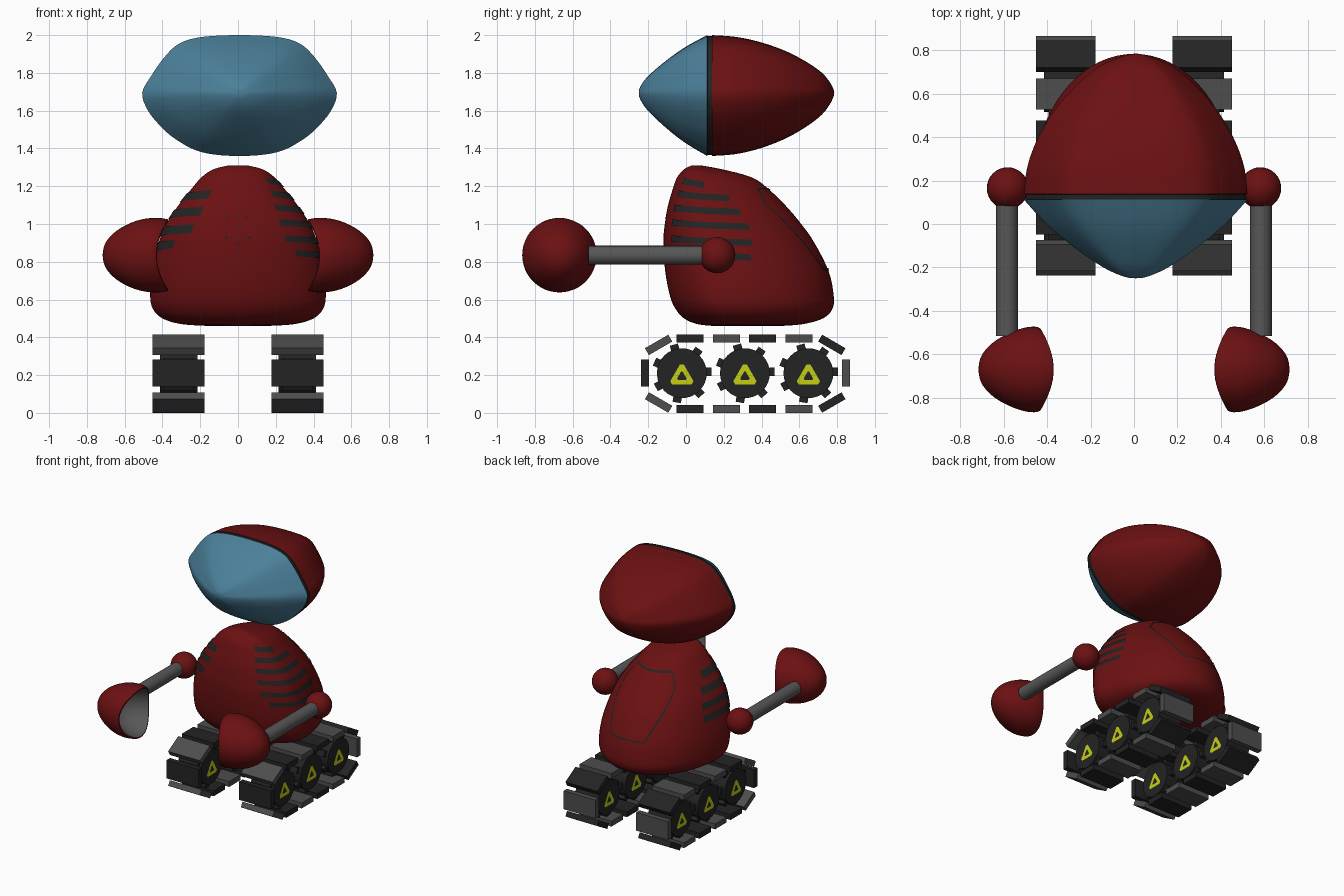
import bpy, bmesh, math
from mathutils import Vector, Matrix

if "Cube" in bpy.data.objects:
    bpy.data.objects.remove(bpy.data.objects["Cube"])


def material(name, rgb):
    m = bpy.data.materials.new(name)
    m.diffuse_color = (*rgb, 1)
    m.use_nodes = True
    m.node_tree.nodes["Principled BSDF"].inputs["Base Color"].default_value = m.diffuse_color
    return m


RED = material("dark red", (.15, .0055, .006))
BLUE = material("visor blue", (.07, .215, .32))
GREY = material("arm grey", (.095, .095, .095))
SHOE = material("shoe grey", (.075, .075, .075))
DARK = material("near black", (.017, .017, .017))
YELLOW = material("yellow", (.56, .62, .006))


def finish(name, bm, mats, smooth=40, fix=True):
    if fix:
        bmesh.ops.remove_doubles(bm, verts=bm.verts, dist=1e-5)
        bmesh.ops.recalc_face_normals(bm, faces=bm.faces)
    me = bpy.data.meshes.new(name)
    bm.to_mesh(me)
    bm.free()
    for m in mats:
        me.materials.append(m)
    ob = bpy.data.objects.new(name, me)
    bpy.context.collection.objects.link(ob)
    if smooth:
        bpy.ops.object.select_all(action='DESELECT')
        ob.select_set(True)
        bpy.context.view_layer.objects.active = ob
        bpy.ops.object.shade_smooth_by_angle(angle=math.radians(smooth))
    return ob


def spline(pts, n=4, closed=False):
    """Catmull-Rom through tuples of any size."""
    out, k = [], len(pts)
    get = (lambda i: pts[i % k]) if closed else (lambda i: pts[max(0, min(k - 1, i))])
    for i in range(k if closed else k - 1):
        for j in range(n):
            t = j / n
            out.append(tuple(.5 * (2*b + (c - a)*t + (2*a - 5*b + 4*c - d)*t*t + (3*b - a - 3*c + d)*t**3)
                             for a, b, c, d in zip(get(i-1), get(i), get(i+1), get(i+2))))
    return out if closed else out + [pts[-1]]


def loft(name, rings, mats, mat_of=lambda i: 0, caps=False):
    bm = bmesh.new()
    vs = [[bm.verts.new(p) for p in r] for r in rings]
    n = len(rings[0])
    for i in range(len(vs) - 1):
        for j in range(n):
            f = bm.faces.new((vs[i][j], vs[i][(j+1) % n], vs[i+1][(j+1) % n], vs[i+1][j]))
            f.material_index = mat_of(i)
    if caps:
        bm.faces.new(vs[0])
        bm.faces.new(vs[-1])
    return finish(name, bm, mats)


# Head: one rounded cross-section scaled along y; visor in front, shell behind
half = [(0, 2.0), (.2, 1.99), (.32, 1.955), (.4, 1.88), (.47, 1.78), (.515, 1.695),
        (.49, 1.61), (.43, 1.53), (.34, 1.45), (.2, 1.38), (0, 1.36)]
section = spline(half + [(-x, z) for x, z in half[-2:0:-1]], 4, True)
front = spline([(-.25, 0), (-.243, .1), (-.2, .29), (-.1, .57), (0, .8), (.112, 1)])
back = spline([(.138, 1), (.25, .975), (.35, .915), (.45, .82), (.55, .69), (.65, .51),
               (.72, .345), (.76, .19), (.78, .07), (.785, 0)])
stations = front + [(.113, .985), (.137, .985)] + back
nf = len(front)
loft("head", [[(.008 + x*s, y, 1.695 + (z - 1.695)*s) for x, z in section] for y, s in stations],
     [BLUE, DARK, RED], lambda i: 0 if i < nf - 1 else 1 if i < nf + 2 else 2)

# Body: egg-shaped rings, rows of (z, front y, back y, half width)
rows = spline([(.46, .15, .5, .15), (.47, .06, .62, .3), (.5, -.01, .725, .4), (.55, -.055, .775, .45),
               (.62, -.085, .782, .465), (.75, -.11, .755, .455), (.9, -.12, .68, .42),
               (1.0, -.112, .61, .38), (1.1, -.095, .525, .315), (1.2, -.065, .42, .235),
               (1.25, -.045, .34, .19), (1.29, -.01, .19, .13), (1.31, .03, .08, .05)])


def egg(row, a, grow=0):
    z, f, b, w = row
    mid = f + .3*(b - f)
    depth = (mid - f) if math.sin(a) < 0 else (b - mid)
    return Vector(((w + grow)*math.cos(a), mid + (depth + grow)*math.sin(a), z))


def row_at(z):
    for p, q in zip(rows, rows[1:]):
        if p[0] <= z <= q[0]:
            t = (z - p[0]) / (q[0] - p[0])
            return tuple(a + (b - a)*t for a, b in zip(p, q))


loft("body", [[egg(r, math.tau*i/72) for i in range(72)] for r in rows], [RED], caps=True)


def ribbons(name, paths, h, closed=False):
    """Thin plates lying on the body, along paths of (angle, z)."""
    bm = bmesh.new()
    for path in paths:
        n = len(path)
        pairs = []
        for i in range(n):
            p = path[(i-1) % n] if closed else path[max(i-1, 0)]
            q = path[(i+1) % n] if closed else path[min(i+1, n-1)]
            t = Vector(((q[0] - p[0])*.4, q[1] - p[1])).normalized()
            pairs.append([bm.verts.new(egg(row_at(path[i][1] + k*t.x), path[i][0] - k*t.y/.4, .005))
                          for k in (-h, h)])
        for i in range(n if closed else n - 1):
            a, b = pairs[i], pairs[(i+1) % n]
            f = bm.faces.new((a[0], b[0], b[1], a[1]))
    finish(name, bm, [DARK], fix=False)


def line(p, q, n=14):
    return [(p[0] + (q[0] - p[0])*i/n, p[1] + (q[1] - p[1])*i/n) for i in range(n + 1)]


# Side vents
ribbons("right_vents", [line((a, z + .008), (b, z - .014)) for z, a, b in
        ((1.222, -.75, .05), (1.152, -.86, .36), (1.078, -.93, .42), (1.0, -.95, .45),
         (.915, -.93, .42), (.838, -.8, .36))], .017)
ribbons("left_vents", [line((math.pi - b, z - .016), (math.pi - a, z + .008)) for z, a, b in
        ((1.15, -1.0, .3), (1.06, -.98, .4), (.967, -.92, .42), (.885, -.65, .4))], .023)

# Back hatch outline and small chest holes
corners = [(.14, .76), (.2, 1.11), (.14, 1.185), (-.14, 1.185), (-.2, 1.11), (-.14, .76)]
corners = [(math.acos(x / row_at(z)[3]), z) for x, z in corners]
outline = []
for p, q in zip(corners, corners[1:] + corners[:1]):
    outline += line(p, q, 8)[:-1]
ribbons("back_hatch_line", [outline], .006, True)
holes = [(-.06, 1.03), (0, 1.04), (.05, 1.03), (-.06, .93), (.06, .93), (0, .89)]
ribbons("chest_holes", [line((x/.4 - math.pi/2 - .014, z), (x/.4 - math.pi/2 + .014, z), 2)
                        for x, z in holes], .006)

# Arms: shoulder ball, rod and cupped hand with a saddle-shaped rim
outer = spline([(.717, 0, 0), (.708, .05, 0), (.68, .095, 0), (.63, .138, 0), (.56, .174, 0),
                (.49, .193, .01), (.42, .197, .035), (.372, .19, .06)])
cup = outer + [(.37, .18, .06), (.44, .172, .03), (.53, .14, 0), (.6, .08, 0), (.62, 0, 0)]
for side, s in (("right", 1), ("left", -1)):
    bm = bmesh.new()
    bmesh.ops.create_uvsphere(bm, u_segments=32, v_segments=16, radius=.096,
                              matrix=Matrix.Translation((s*.582, .165, .835)))
    finish(side + "_shoulder", bm, [RED])
    bm = bmesh.new()
    bmesh.ops.create_cone(bm, cap_ends=True, segments=24, radius1=.05, radius2=.05, depth=.68,
                          matrix=Matrix.Translation((s*.585, -.175, .835)) @ Matrix.Rotation(math.pi/2, 4, 'X'))
    finish(side + "_arm", bm, [GREY])
    loft(side + "_hand",
         [[(s*(x + k*math.cos(t)**2), -.67 + r*math.cos(t), .835 + r*math.sin(t))
           for t in (math.tau*i/48 for i in range(48))] for x, r, k in cup],
         [RED, GREY], lambda i: 0 if i < len(outer) else 1)


def box(bm, size, mat, index=0):
    vs = bmesh.ops.create_cube(bm, size=1, matrix=mat @ Matrix.Diagonal((*size, 1)))["verts"]
    for f in {f for v in vs for f in v.link_faces}:
        f.material_index = index


# Track shoes going round the loop: (y, z, tilt in degrees), alternating colours
tops = [(.022 + .192*i, .394, 0) for i in range(4)]
loop = (tops + [(.772, .36, -30), (.846, .21, 90), (.772, .055, 30)]
        + [(y, .021, 0) for y, z, a in reversed(tops)]
        + [(-.145, .055, -30), (-.216, .21, 90), (-.145, .36, 30)])
for side, s in (("right", 1), ("left", -1)):
    cx = s*.314
    bm = bmesh.new()
    for i, (y, z, a) in enumerate(loop):
        box(bm, (.275, .143, .042),
            Matrix.Translation((cx, y, z)) @ Matrix.Rotation(math.radians(a), 4, 'X'), i % 2)
    finish(side + "_track_shoes", bm, [DARK, SHOE], 0)

    # Toothed wheels with yellow triangle markings on both faces
    bm, marks = bmesh.new(), bmesh.new()
    for y in (-.022, .312, .648):
        hub = Matrix.Translation((cx, y, .21))
        bmesh.ops.create_cone(bm, cap_ends=True, segments=32, radius1=.132, radius2=.132, depth=.2,
                              matrix=hub @ Matrix.Rotation(math.pi/2, 4, 'Y'))
        for k in range(7):
            box(bm, (.16, .05, .045), hub @ Matrix.Rotation(math.tau*k/7 + .05, 4, 'X')
                @ Matrix.Translation((0, .132, 0)))
        for f in (-1, 1):
            rims = [[marks.verts.new((cx + f*.104, y + r*math.cos(t), .192 + r*math.sin(t)))
                     for t in (math.pi/2 + math.tau*k/3 + d for k in range(3) for d in (-.15, .15))]
                    for r in (.066, .027)]
            for k in range(6):
                n = (k + 1) % 6
                q = (rims[0][k], rims[0][n], rims[1][n], rims[1][k])
                marks.faces.new(q if f > 0 else q[::-1])
    finish(side + "_wheels", bm, [DARK], 30)
    finish(side + "_wheel_marks", marks, [YELLOW], 0, False)
